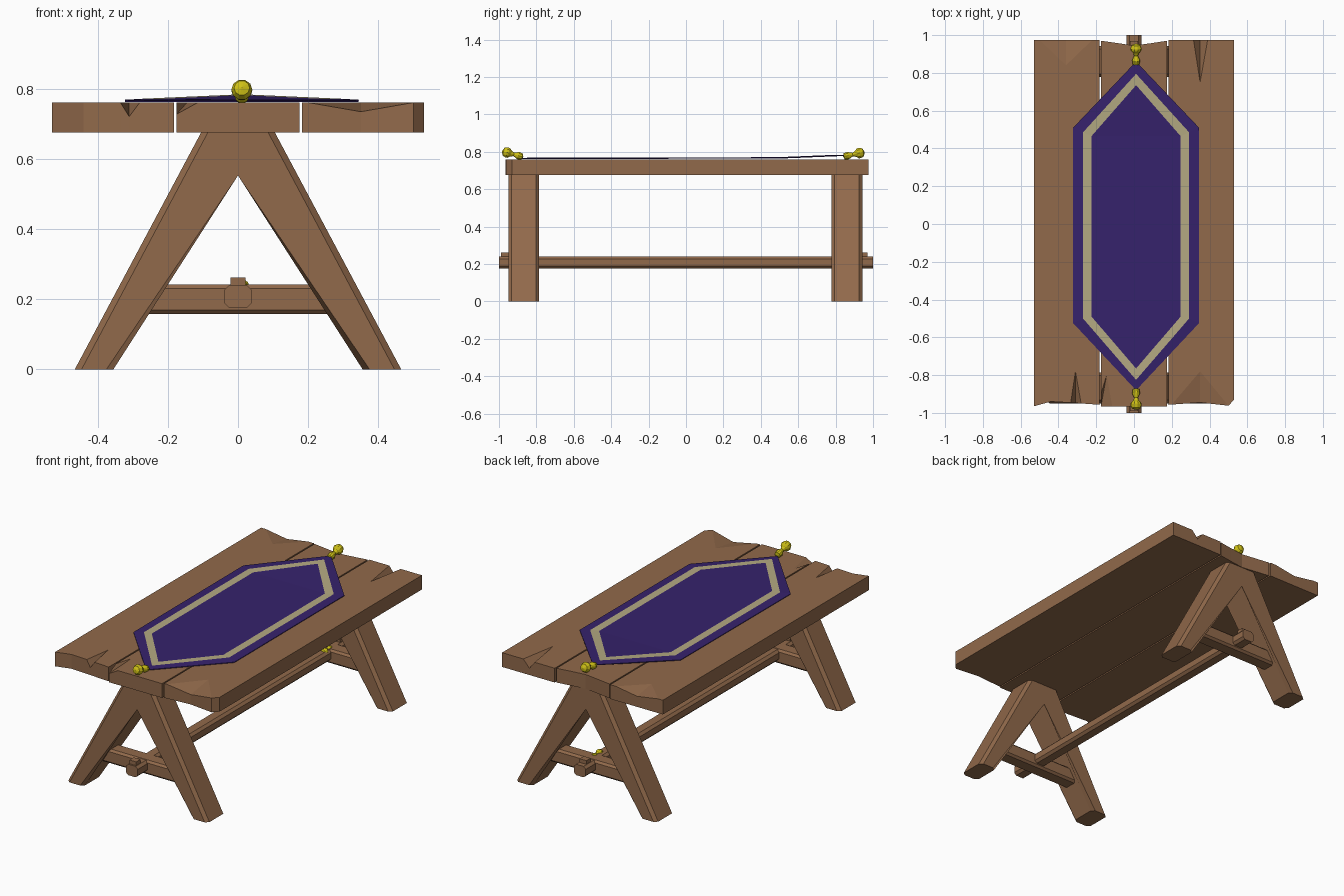
import bpy, bmesh, math
from mathutils import Vector, Matrix

if "Cube" in bpy.data.objects:
    bpy.data.objects.remove(bpy.data.objects["Cube"])


def material(name, rgb):
    m = bpy.data.materials.new(name)
    m.diffuse_color = (*rgb, 1)
    m.use_nodes = True
    m.node_tree.nodes["Principled BSDF"].inputs["Base Color"].default_value = m.diffuse_color
    return m


WOOD = material("brown wood", (0.285, 0.143, 0.07))
PURPLE = material("purple cloth", (0.037, 0.016, 0.15))
CREAM = material("cream trim", (0.46, 0.40, 0.225))
GOLD = material("gold tassel", (0.62, 0.53, 0.008))


def finish(bm, name, *mats):
    bmesh.ops.recalc_face_normals(bm, faces=bm.faces)
    me = bpy.data.meshes.new(name)
    bm.to_mesh(me)
    bm.free()
    for m in mats:
        me.materials.append(m)
    ob = bpy.data.objects.new(name, me)
    bpy.context.collection.objects.link(ob)
    return ob


def prism_y(name, profile, y0, y1, chamfer, is_sharp):
    """Extrude an x-z profile along y and chamfer the edges picked by is_sharp."""
    bm = bmesh.new()
    rings = [[bm.verts.new((x, y, z)) for x, z in profile] for y in (y0, y1)]
    for r in rings:
        bm.faces.new(r)
    n = len(profile)
    for i in range(n):
        j = (i + 1) % n
        bm.faces.new((rings[0][i], rings[0][j], rings[1][j], rings[1][i]))
    edges = [e for e in bm.edges if is_sharp(e.verts[1].co - e.verts[0].co)]
    if chamfer:
        bmesh.ops.bevel(bm, geom=edges, offset=chamfer, offset_type='OFFSET',
                        segments=1, profile=0.5, affect='EDGES')
    return finish(bm, name, WOOD)


def plank(name, outline, z0=0.675, z1=0.76):
    """Outline points are (x, y); a split is (x, y, depth, apex_x, apex_y)."""
    bm = bmesh.new()
    low = [bm.verts.new((p[0], p[1], z0)) for p in outline]
    rim = [bm.verts.new((p[0], p[1], z1 - (p[2] if len(p) > 2 else 0))) for p in outline]
    top, n = [], len(outline)
    for i, p in enumerate(outline):
        j = (i + 1) % n
        bm.faces.new((low[i], low[j], rim[j], rim[i]))
        if len(p) > 2:
            apex = bm.verts.new((p[3], p[4], z1))
            bm.faces.new((rim[i - 1], rim[i], apex))
            bm.faces.new((rim[i], rim[j], apex))
            top.append(apex)
        else:
            top.append(rim[i])
    bm.faces.new(top)
    bm.faces.new(low)
    return finish(bm, name, WOOD)


# Three weathered table-top planks
plank("left_plank", [
    (-.53, -.965), (-.44, -.94), (-.335, -.946), (-.31, -.948, .04, -.31, -.78),
    (-.28, -.95), (-.183, -.957), (-.183, .975), (-.22, .975),
    (-.36, .975, .022, -.36, .84), (-.5, .975), (-.53, .975)])
plank("middle_plank", [
    (-.175, -.90), (-.175, -.965, .033, -.145, -.80), (-.115, -.965),
    (.175, -.965), (.175, .97), (.09, .957), (0, .945), (-.175, .97)])
plank("right_plank", [
    (.183, -.957), (.20, -.956), (.35, -.945, .026, .35, -.78), (.50, -.962),
    (.53, -.93), (.53, .975), (.39, .975), (.35, .975, .045, .35, .75),
    (.315, .975), (.183, .975)])

# A-shaped trestles, cross rails and pegs
A_FRAME = [(-.465, 0), (-.355, 0), (0, .585), (.355, 0), (.465, 0), (.105, .675), (-.105, .675)]
RAIL = [(-.268, .157), (.268, .157), (.225, .242), (-.225, .242)]
for label, y0, y1, yr, yp in (("front", -.95, -.785, -.865, -.97),
                              ("back", .778, .943, .865, .95)):
    prism_y(label + "_trestle", A_FRAME, y0, y1, .017,
            lambda d: abs(d.y) < .01 and abs(d.z) > .1)
    prism_y(label + "_cross_rail", RAIL, yr - .045, yr + .045, .012,
            lambda d: abs(d.x) > .3)
    prism_y(label + "_peg", [(-.022, .19), (.022, .19), (.022, .262), (-.022, .262)],
            yp - .02, yp + .02, 0, lambda d: False)

# Long stretcher with clipped corners
prism_y("stretcher", [(-.039, .175), (.039, .175), (.039, .24), (-.039, .24)],
        -1, 1, .014, lambda d: abs(d.y) > .5)


# Table runner: nested hexagons for border, trim band and centre
def hexagon(bm, w, corner_f, corner_b, tip_f, tip_b):
    pts = [(0, -tip_f), (w, -corner_f), (w, corner_b), (0, tip_b), (-w, corner_b), (-w, -corner_f)]
    out = []
    for x, y in pts:
        lift = .016 * max(0, (y - .46) / .39) + (.004 if w < .3 else 0)
        out.append(bm.verts.new((.011 + x, y, .764 + lift)))
    return out


bm = bmesh.new()
loops = [hexagon(bm, .333, .525, .51, .88, .86),
         hexagon(bm, .281, .50, .485, .825, .795),
         hexagon(bm, .236, .49, .465, .765, .735)]
for k in range(2):
    for i in range(6):
        j = (i + 1) % 6
        f = bm.faces.new((loops[k][i], loops[k][j], loops[k + 1][j], loops[k + 1][i]))
        f.material_index = k
c = loops[2]
bm.faces.new((c[0], c[1], c[5]))
bm.faces.new((c[1], c[2], c[4], c[5]))
bm.faces.new((c[2], c[3], c[4]))
runner = finish(bm, "table_runner", PURPLE, CREAM)
solid = runner.modifiers.new("cloth thickness", 'SOLIDIFY')
solid.thickness = .004
solid.offset = 0


# Gold tassels: a flared skirt, a narrow neck and a round knob
def tassel(name, start, direction, scale=1.0, sides=10):
    profile = [(0, 0), (.018, .006), (.021, .028), (.010, .052), (.017, .068),
               (.028, .080), (.030, .092), (.022, .110), (0, .118)]
    rot = Vector(direction).to_track_quat('Z', 'Y').to_matrix().to_4x4()
    bm = bmesh.new()
    rings = [[bm.verts.new((r * math.cos(math.tau * i / sides), r * math.sin(math.tau * i / sides), t))
              for i in range(sides)] for r, t in profile]
    for a, b in zip(rings, rings[1:]):
        for i in range(sides):
            j = (i + 1) % sides
            bm.faces.new((a[i], a[j], b[j], b[i]))
    bmesh.ops.remove_doubles(bm, verts=bm.verts, dist=1e-5)
    bm.transform(Matrix.Translation(start) @ rot @ Matrix.Scale(scale, 4))
    return finish(bm, name, GOLD)


tassel("front_tassel", (.011, -.87, .772), (0, -1, .28))
tassel("back_tassel", (.011, .84, .774), (0, 1, .22))
tassel("fallen_tassel", (.012, .86, .236), (0, -1, 0), .68)
